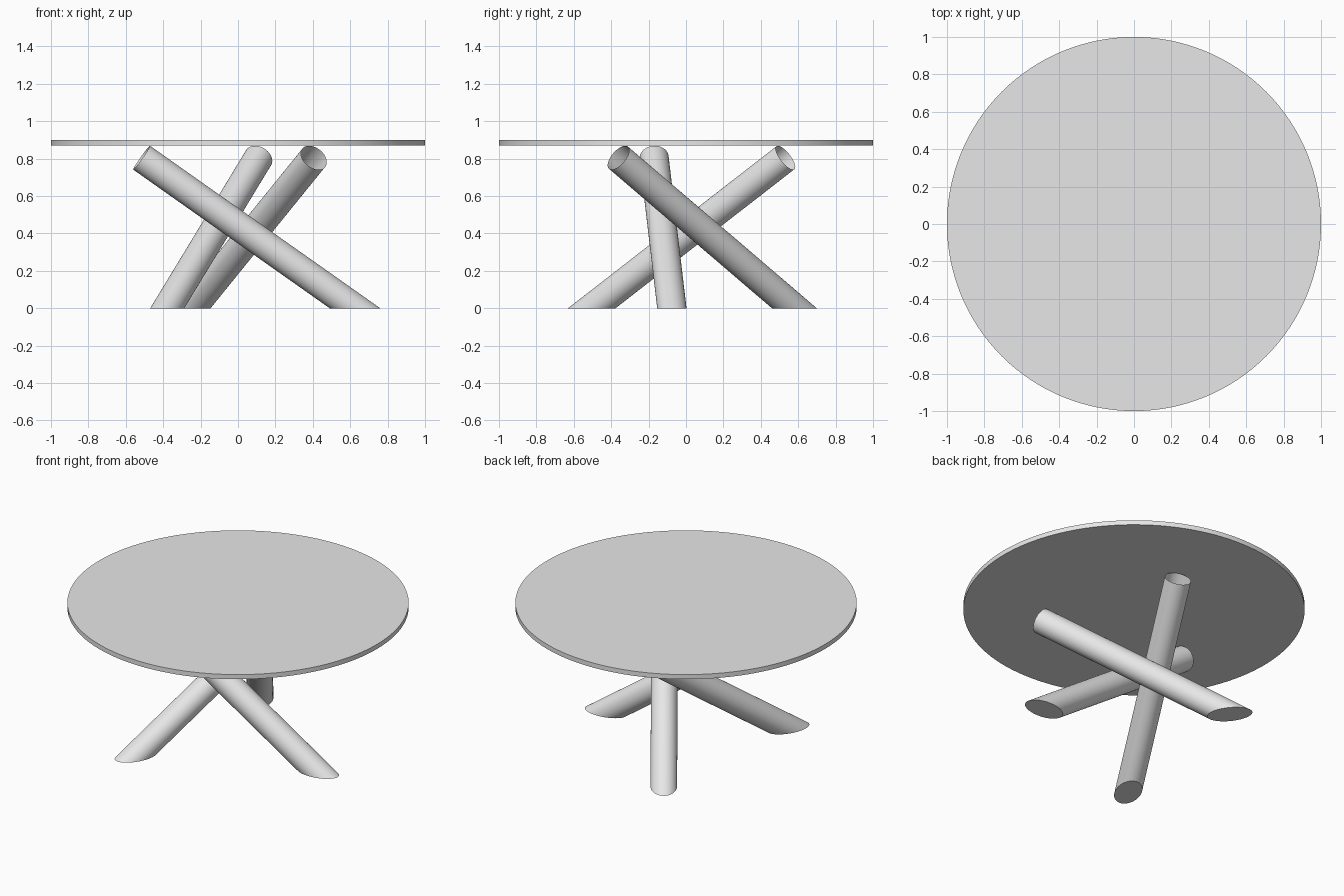
import bpy, bmesh, math
from mathutils import Vector

if "Cube" in bpy.data.objects:
    bpy.data.objects.remove(bpy.data.objects["Cube"])

SEG_LEG, SEG_TOP = 64, 128
LEG_R = 0.078

grey = bpy.data.materials.new("light_grey")
grey.diffuse_color = (0.8, 0.8, 0.8, 1)
grey.use_nodes = True
grey.node_tree.nodes["Principled BSDF"].inputs["Base Color"].default_value = grey.diffuse_color


def polar(radius, degrees, z):
    a = math.radians(degrees)
    return Vector((radius * math.cos(a), radius * math.sin(a), z))


def finish(name, bm):
    mesh = bpy.data.meshes.new(name)
    bm.to_mesh(mesh)
    bm.free()
    mesh.materials.append(grey)
    obj = bpy.data.objects.new(name, mesh)
    bpy.context.collection.objects.link(obj)
    bpy.ops.object.select_all(action='DESELECT')
    obj.select_set(True)
    bpy.context.view_layer.objects.active = obj
    bpy.ops.object.shade_smooth_by_angle(angle=math.radians(30))
    return obj


# Thin round table top
bm = bmesh.new()
bmesh.ops.create_cone(bm, cap_ends=True, segments=SEG_TOP, radius1=1, radius2=1, depth=0.03)
bmesh.ops.translate(bm, verts=bm.verts, vec=(0, 0, 0.885))
finish("table_top", bm)


# Leaning tube: open square-cut upper end, foot cut flush with the floor
def leg(name, foot, head):
    axis = (head - foot).normalized()
    u = axis.cross(Vector((0, 0, 1))).normalized()
    v = axis.cross(u)
    bm = bmesh.new()
    upper, lower = [], []
    for i in range(SEG_LEG):
        a = 2 * math.pi * i / SEG_LEG
        p = head + LEG_R * (math.cos(a) * u + math.sin(a) * v)
        upper.append(bm.verts.new(p))
        lower.append(bm.verts.new(p - axis * (p.z / axis.z)))
    for i in range(SEG_LEG):
        j = (i + 1) % SEG_LEG
        bm.faces.new((lower[i], lower[j], upper[j], upper[i]))
    bm.faces.new(lower[::-1])
    finish(name, bm)


# Three crossing legs, spaced 120 degrees apart
for k in range(3):
    leg(f"leg_{k + 1}", polar(0.63, -6.9 + 120 * k, 0), polar(0.543, 198.3 + 120 * k, 0.805))
